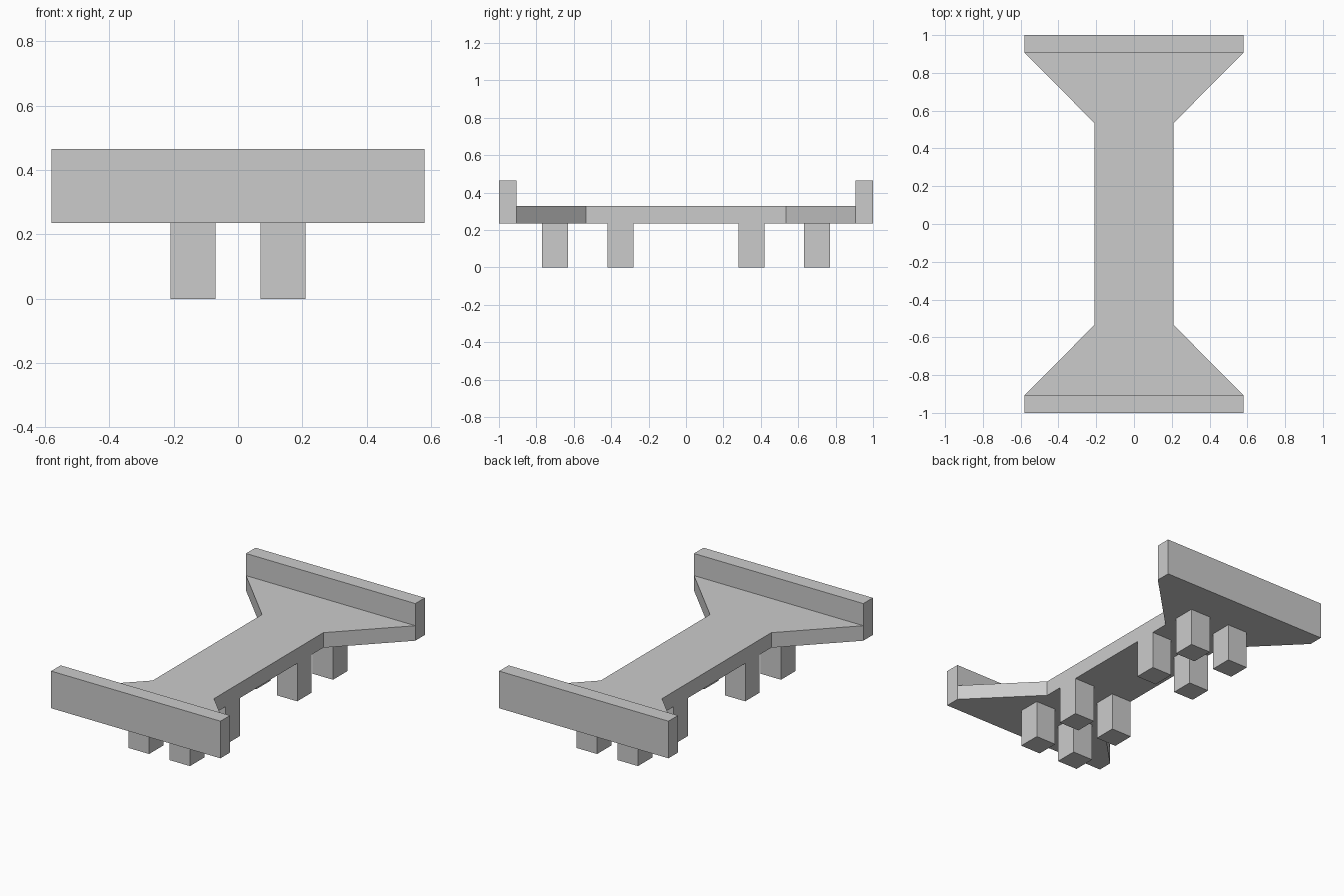
import bpy
import bmesh

cube = bpy.data.objects.get("Cube")
if cube:
    bpy.data.objects.remove(cube, do_unlink=True)

GREY = (0.6, 0.6, 0.6, 1)
concrete = bpy.data.materials.new("concrete grey")
concrete.use_nodes = True
concrete.diffuse_color = GREY
concrete.node_tree.nodes["Principled BSDF"].inputs["Base Color"].default_value = GREY

DECK_BOTTOM, DECK_TOP, WALL_TOP = 0.235, 0.328, 0.465
HALF_WIDTH, WALL_INNER = 0.58, 0.907


def prism(name, outline, bottom, top):
    """Extrude a flat outline upwards into a solid."""
    bm = bmesh.new()
    base = bm.faces.new([bm.verts.new((x, y, bottom)) for x, y in outline])
    result = bmesh.ops.extrude_face_region(bm, geom=[base], use_keep_orig=True)
    for v in result["geom"]:
        if isinstance(v, bmesh.types.BMVert):
            v.co.z = top
    bmesh.ops.recalc_face_normals(bm, faces=bm.faces)
    mesh = bpy.data.meshes.new(name)
    bm.to_mesh(mesh)
    bm.free()
    mesh.materials.append(concrete)
    obj = bpy.data.objects.new(name, mesh)
    bpy.context.collection.objects.link(obj)
    return obj


def block(name, x0, x1, y0, y1, bottom, top):
    return prism(name, [(x0, y0), (x1, y0), (x1, y1), (x0, y1)], bottom, top)


# Deck: narrow walkway flaring out to both end walls
quarter = [(HALF_WIDTH, WALL_INNER), (0.21, 0.535)]
right_edge = quarter + [(x, -y) for x, y in reversed(quarter)]
prism("deck", right_edge + [(-x, y) for x, y in reversed(right_edge)],
      DECK_BOTTOM, DECK_TOP)

for end, side in (("front", -1), ("back", 1)):
    # End wall
    block(end + "_wall", -HALF_WIDTH, HALF_WIDTH,
          *sorted((side * WALL_INNER, side * 1.0)), DECK_BOTTOM, WALL_TOP)
    # Four square legs in two rows
    for row, distance in (("inner", 0.35), ("outer", 0.70)):
        for hand, x in (("right", -0.14), ("left", 0.14)):
            y = side * distance
            block(f"{end}_{row}_{hand}_leg", x - 0.07, x + 0.07,
                  y - 0.07, y + 0.07, 0, DECK_BOTTOM)
